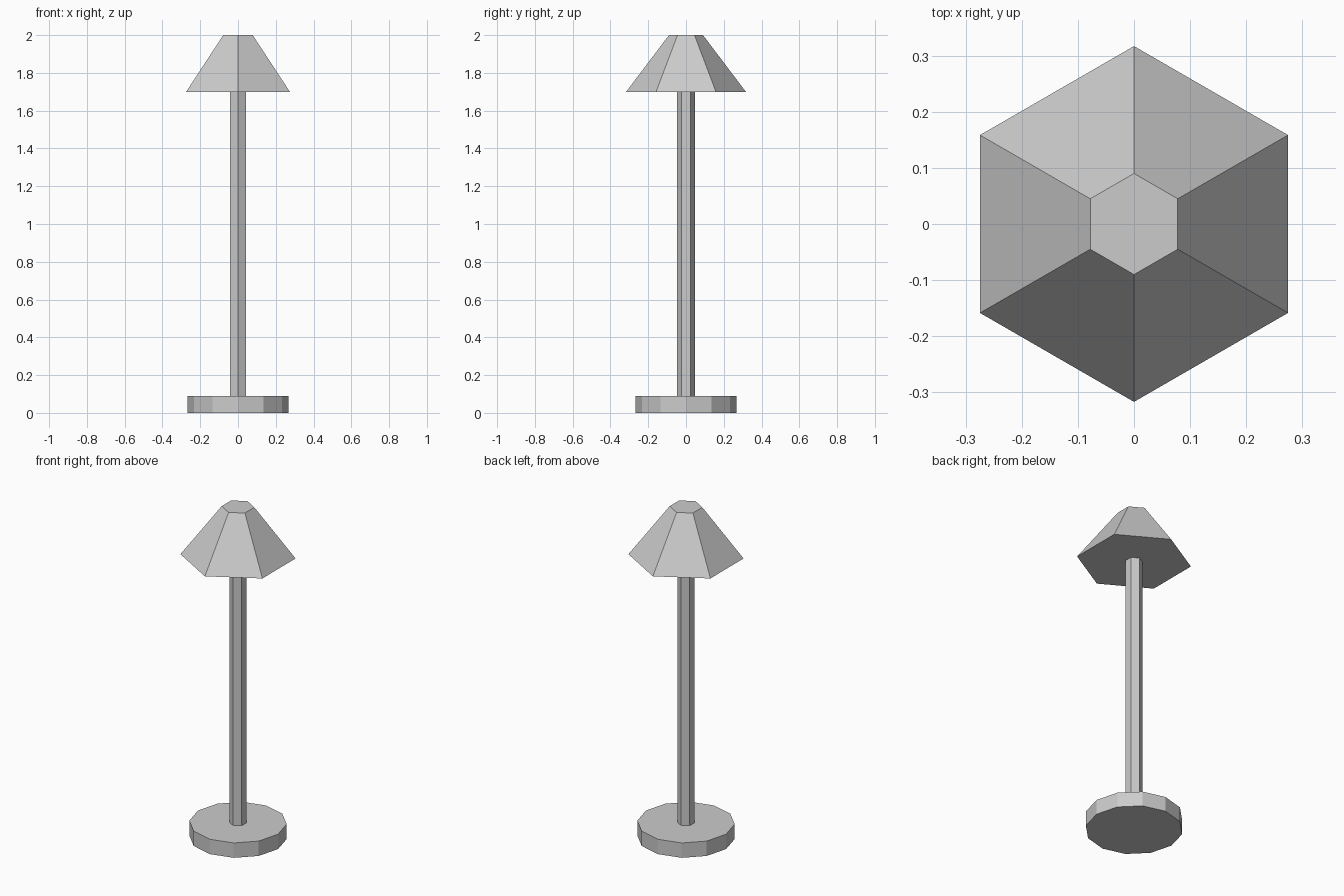
import bpy

if "Cube" in bpy.data.objects:
    bpy.data.objects.remove(bpy.data.objects["Cube"])


def frustum(name, sides, r_bottom, r_top, z0, z1):
    """Closed flat-faced prism or tapered prism between two heights."""
    bpy.ops.mesh.primitive_cone_add(
        vertices=sides, radius1=r_bottom, radius2=r_top,
        depth=z1 - z0, location=(0, 0, (z0 + z1) / 2))
    obj = bpy.context.object
    obj.name = name
    return obj


# Twelve-sided foot
frustum("lamp_base", 12, 0.268, 0.268, 0.0, 0.09)
# Hexagonal post standing between foot and shade
frustum("lamp_post", 6, 0.048, 0.048, 0.09, 1.70)
# Hexagonal tapered shade, closed underneath
frustum("lamp_shade", 6, 0.317, 0.09, 1.70, 2.0)
